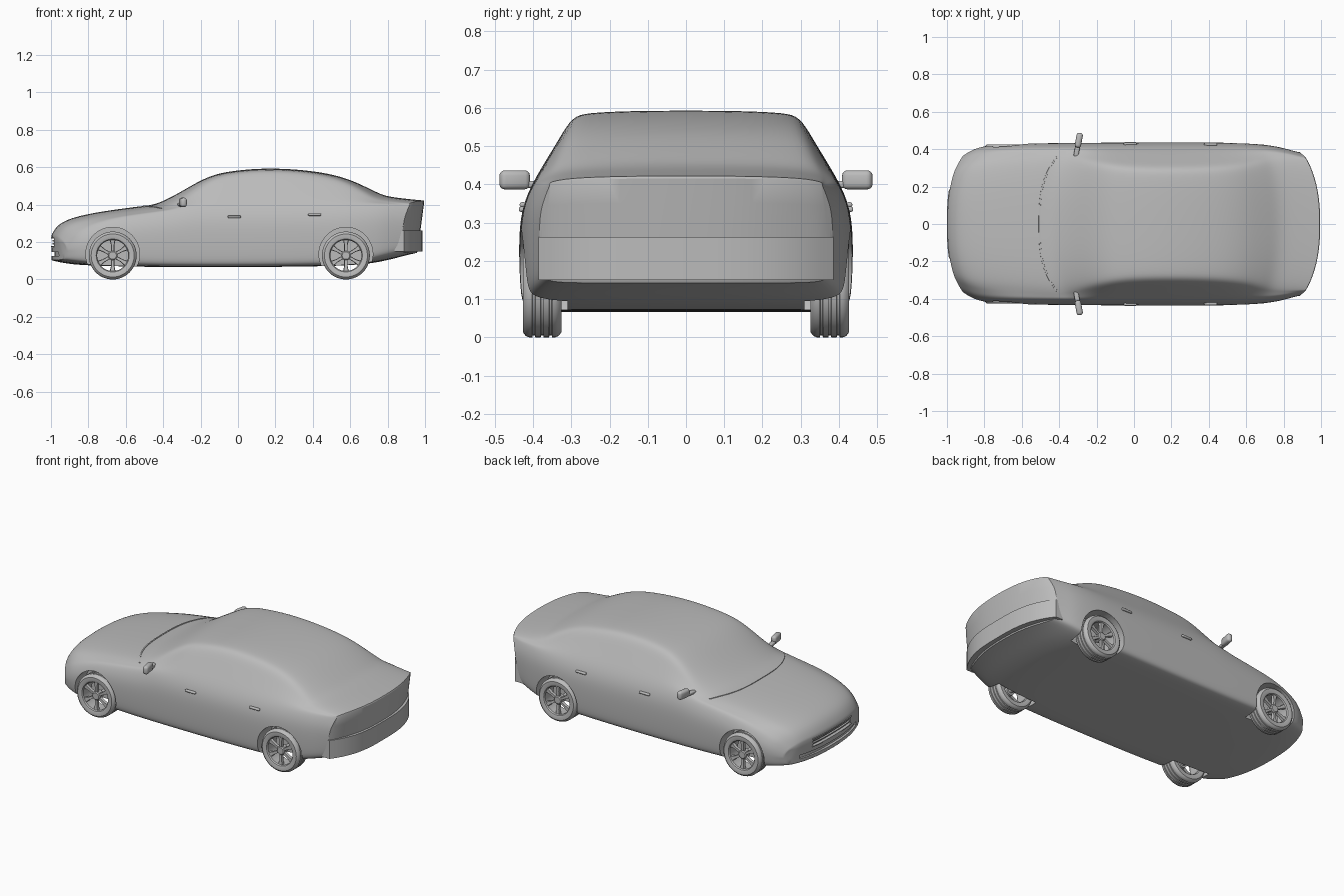
import bpy, bmesh, math
from mathutils import Vector

if "Cube" in bpy.data.objects:
    bpy.data.objects.remove(bpy.data.objects["Cube"])

grey = bpy.data.materials.new("plain grey")
grey.use_nodes = True
colour = (0.5, 0.5, 0.5, 1)
grey.diffuse_color = colour
grey.node_tree.nodes["Principled BSDF"].inputs["Base Color"].default_value = colour


def finish(name, bm):
    bmesh.ops.recalc_face_normals(bm, faces=bm.faces)
    mesh = bpy.data.meshes.new(name)
    bm.to_mesh(mesh)
    bm.free()
    mesh.materials.append(grey)
    ob = bpy.data.objects.new(name, mesh)
    bpy.context.scene.collection.objects.link(ob)
    return ob


def activate(ob):
    bpy.ops.object.select_all(action='DESELECT')
    ob.select_set(True)
    bpy.context.view_layer.objects.active = ob


def smooth(ob, degrees=35):
    activate(ob)
    bpy.ops.object.shade_smooth_by_angle(angle=math.radians(degrees))


def skin(bm, rings, ring_closed=True, path_closed=False, caps=True):
    """Join rings of points with quads and return the vertex grid."""
    grid = [[bm.verts.new(p) for p in ring] for ring in rings]
    n, m = len(grid), len(grid[0])
    for i in range(n if path_closed else n - 1):
        a, b = grid[i], grid[(i + 1) % n]
        for j in range(m if ring_closed else m - 1):
            k = (j + 1) % m
            bm.faces.new((a[j], a[k], b[k], b[j]))
    if caps:
        bm.faces.new(grid[0])
        bm.faces.new(grid[-1])
    return grid


def curve_at(keys, x):
    """Smooth interpolation through (x, value) keys."""
    def slope(i):
        a, b = keys[max(i - 1, 0)], keys[min(i + 1, len(keys) - 1)]
        return (b[1] - a[1]) / (b[0] - a[0])
    i = 0
    while i < len(keys) - 2 and x > keys[i + 1][0]:
        i += 1
    (xa, va), (xb, vb) = keys[i], keys[i + 1]
    h, t = xb - xa, (x - xa) / (xb - xa)
    return (va * (1 + 2 * t) * (1 - t) ** 2 + slope(i) * h * t * (1 - t) ** 2
            + vb * t * t * (3 - 2 * t) - slope(i + 1) * h * t * t * (1 - t))


def bowed(x, bow, y):
    return x + bow * (abs(y) / 0.43) ** 3


# Body profiles along the length
TOP = [(-1, .235), (-.985, .265), (-.95, .302), (-.87, .335), (-.7, .368), (-.52, .392),
       (-.45, .402), (-.36, .44), (-.2, .53), (-.12, .563), (0, .584), (.15, .594), (.3, .589),
       (.45, .572), (.58, .54), (.7, .488), (.78, .45), (.88, .434), (1, .422)]
BOTTOM = [(-1, .102), (-.92, .085), (-.8, .075), (-.4, .067), (.4, .07), (.7, .085),
          (.9, .125), (1, .143)]
WIDTH = [(-1, .365), (-.98, .392), (-.94, .415), (-.8, .43), (0, .437), (.6, .435),
         (.85, .418), (1, .385)]
SHOULDER = [(-1, .2), (-.95, .255), (-.8, .32), (-.5, .365), (-.3, .39), (.5, .395),
            (.8, .402), (1, .393)]
TOP_WIDTH = [(-1, .29), (-.9, .33), (-.5, .36), (-.4, .352), (-.2, .32), (0, .3),
             (.3, .298), (.5, .305), (.65, .32), (.8, .345), (1, .355)]
BOW = [(-1, .14), (-.5, .13), (0, 0), (.6, -.06), (1, -.14)]


def half_section(x):
    zb, zt, w, zs, wt, bow = [curve_at(k, x) for k in
                              (BOTTOM, TOP, WIDTH, SHOULDER, TOP_WIDTH, BOW)]
    shoulder, edge = Vector((.93 * w, zs)), Vector((wt, zt - .016))
    points = [(0, zb), (.5 * w, zb), (.9 * w, zb), (.97 * w, zb + .012), (.99 * w, zb + .05),
              (w, zb + .55 * (zs - zb)), (.985 * w, zs - .2 * (zs - zb)), shoulder,
              shoulder.lerp(edge, .33), shoulder.lerp(edge, .7), edge,
              (.87 * wt, zt - .006), (.5 * wt, zt - .001), (0, zt)]
    rear_lean = .13 * max(0, (x - .85) / .15)
    return [(bowed(x, bow, y) - rear_lean * (zt - z), y, z) for y, z in points]


# Body shell: half loft with laddered ends, mirrored
stations = [-1, -.985, -.96, -.92, -.86, -.78, -.7, -.6, -.53, -.48, -.44, -.4, -.34, -.27, -.2,
            -.13, -.05, .05, .15, .25, .35, .45, .53, .6, .66, .72, .77, .82, .88, .94, .985, 1]
bm = bmesh.new()
crease = bm.edges.layers.float.new("crease_edge")
grid = skin(bm, [half_section(x) for x in stations], False, False, False)
for end, sharpness in ((grid[0], .6), (grid[-1], .85)):
    for i in range(6):
        bm.faces.new((end[i], end[i + 1], end[12 - i], end[13 - i]))
    for a, b in zip(end, end[1:]):
        bm.edges.get((a, b))[crease] = sharpness
bmesh.ops.mirror(bm, geom=bm.verts[:] + bm.edges[:] + bm.faces[:], axis='Y', merge_dist=.0005)
body = finish("body_shell", bm)
activate(body)
body.modifiers.new("round", 'SUBSURF').levels = 2
bpy.ops.object.modifier_apply(modifier="round")


def bar(name, x, bow, half, z0, z1, depth):
    """Crossways bar that follows the bumper's bow."""
    rings = []
    for i in range(25):
        y = half * (i / 12 - 1)
        o = bowed(x, bow, y)
        rings.append([(o, y, z0), (o, y, z1), (o + depth, y, z1), (o + depth, y, z0)])
    bm = bmesh.new()
    skin(bm, rings)
    return finish(name, bm)


def cylinder(name, radius, y0, y1, x, z, sides=48):
    rings = [[(x + radius * math.cos(a * math.tau / sides), y,
               z + radius * math.sin(a * math.tau / sides)) for a in range(sides)]
             for y in (y0, y1)]
    bm = bmesh.new()
    skin(bm, rings)
    return finish(name, bm)


# Wheel wells, grille and lower intake cut from the shell
AXLES = {"front": -.67, "rear": .577}
R = .128
cutters = [cylinder("well_cutter", .144, s * .31, s * .6, x, .135)
           for x in AXLES.values() for s in (-1, 1)]
cutters += [bar("grille_cutter", -1.05, .14, .18, .178, .218, .07),
            bar("intake_cutter", -1.05, .14, .27, .125, .148, .07)]
for cutter in cutters:
    cutter.hide_render = True
    activate(body)
    mod = body.modifiers.new("cut", 'BOOLEAN')
    mod.operation, mod.solver, mod.object = 'DIFFERENCE', 'EXACT', cutter
    bpy.ops.object.modifier_apply(modifier="cut")
    bpy.data.objects.remove(cutter)
smooth(body, 30)

# Grille slats and frame, rear bumper
for i, z in enumerate((.188, .204)):
    smooth(bar(f"grille_slat_{i + 1}", -.992, .14, .18, z, z + .006, .02))
for name, z in (("lower", .173), ("upper", .218)):
    smooth(bar(f"grille_frame_{name}", -1, .14, .185, z, z + .005, .02))
smooth(bar("rear_bumper", .987, -.14, .385, .15, .262, -.05))


def wheel(name, x, s):
    # Tyre and rim barrel turned from one profile, with tread grooves
    profile = [(.088, .047), (.097, .05), (.115, .05), (.124, .043), (R, .034)]
    for g in (.022, 0, -.022):
        profile += [(R, g + .004), (R - .005, g + .003), (R - .005, g - .003), (R, g - .004)]
    profile += [(R, -.034), (.124, -.043), (.115, -.05), (.097, -.05), (.088, -.047),
                (.083, -.04), (.083, .04)]
    bm = bmesh.new()
    rings = []
    for i in range(48):
        a = i * math.tau / 48
        rings.append([(r * math.cos(a), s * w, r * math.sin(a)) for r, w in profile])
    skin(bm, rings, True, True, False)
    # Six tapered spokes
    for i in range(6):
        a = i * math.tau / 6 + math.pi / 6
        out, side = Vector((math.cos(a), 0, math.sin(a))), Vector((-math.sin(a), 0, math.cos(a)))
        spoke = []
        for r, half, w in ((.015, .009, .036), (.055, .009, .038), (.087, .016, .041)):
            spoke.append([out * r + side * half * u + Vector((0, s * (w + v), 0))
                          for u, v in ((-1, -.016), (-.8, 0), (.8, 0), (1, -.016))])
        skin(bm, spoke)
    # Hub
    skin(bm, [[(r * math.cos(k * math.tau / 24), s * w, r * math.sin(k * math.tau / 24))
               for k in range(24)] for r, w in ((.026, 0), (.026, .036), (.02, .041))])
    ob = finish(name, bm)
    ob.location = (x, s * .376, R)
    smooth(ob)


def rounded_box(name, centre, size, bevel, turn=0):
    bm = bmesh.new()
    bmesh.ops.create_cube(bm, size=1)
    bmesh.ops.scale(bm, vec=size, verts=bm.verts)
    bmesh.ops.bevel(bm, geom=bm.edges[:], offset=bevel, segments=3, profile=.5, affect='EDGES')
    ob = finish(name, bm)
    ob.location, ob.rotation_euler.z = centre, turn
    smooth(ob)


for side, s in (("left", 1), ("right", -1)):
    for axle, x in AXLES.items():
        wheel(f"{axle}_wheel_{side}", x, s)
        cylinder(f"{axle}_axle_{side}", .014, s * .25, s * .38, x, R, 16)
    # Door mirrors
    rounded_box(f"mirror_{side}", (-.295, s * .448, .412), (.034, .08, .05), .014, s * -.18)
    rounded_box(f"mirror_arm_{side}", (-.305, s * .395, .4), (.026, .07, .018), .006, s * -.18)
    # Door handles seated on the body side
    for door, x, z in (("front", -.02, .335), ("rear", .41, .347)):
        hit, spot, _, _ = body.ray_cast(Vector((x, s, z)), Vector((0, -s, 0)))
        rounded_box(f"{door}_door_handle_{side}", (x, spot.y + s * .004, z),
                    (.07, .016, .013), .005)

# Cowl strip along the windscreen base
path = []
for i in range(25):
    y = .36 * (i / 12 - 1)
    hit, spot, _, _ = body.ray_cast(Vector((bowed(-.505, .16, y), y, 1)), Vector((0, 0, -1)))
    path.append(spot)
bm = bmesh.new()
skin(bm, [[p + Vector((dx, 0, dz)) for dx, dz in
           ((-.005, -.004), (-.004, .003), (.004, .003), (.005, -.004))] for p in path])
smooth(finish("cowl_strip", bm))
